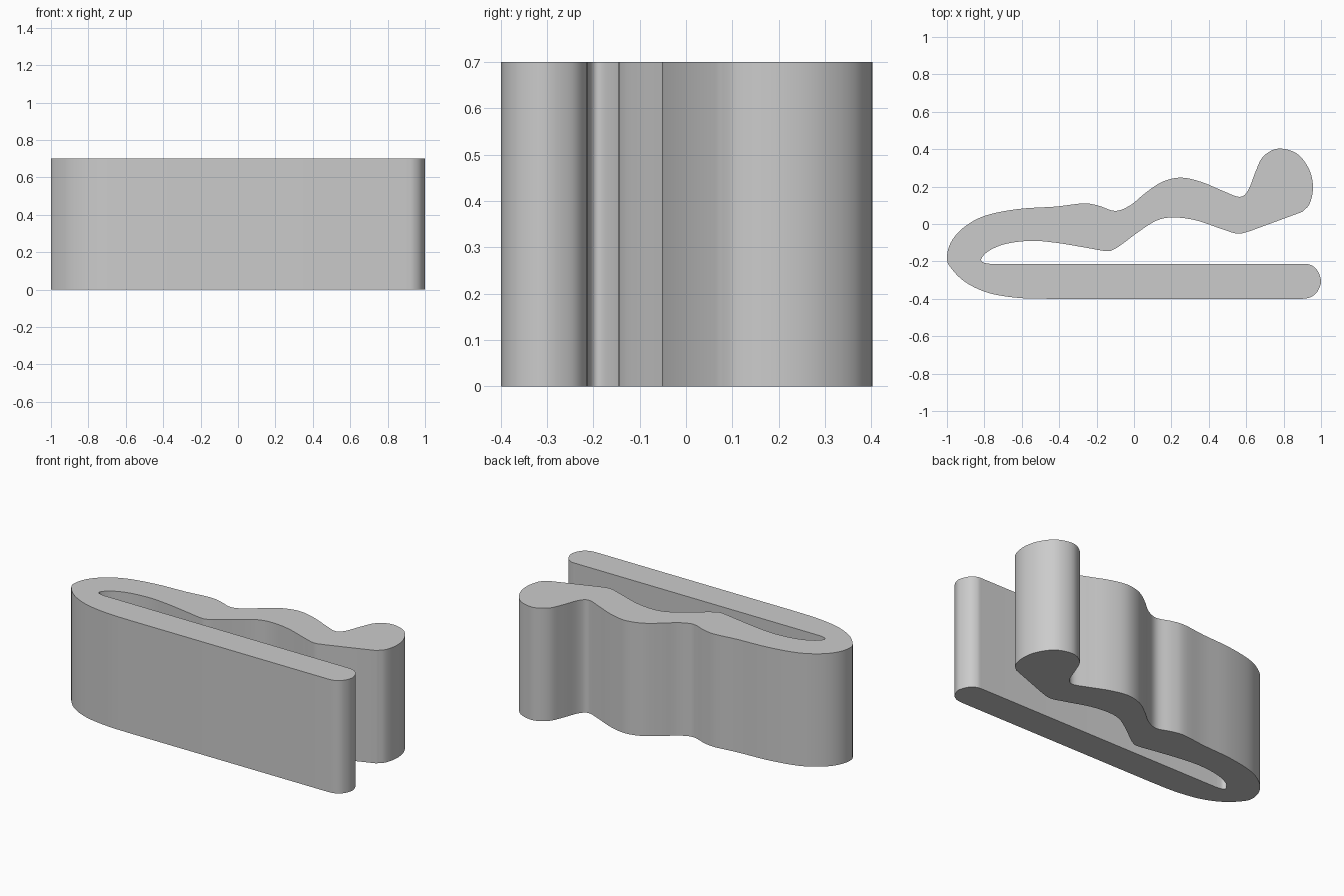
import bpy
import bmesh
from mathutils import Vector

HEIGHT = 0.7
STEPS = 5

cube = bpy.data.objects.get("Cube")
if cube:
    bpy.data.objects.remove(cube, do_unlink=True)


def smooth_run(points):
    """Spline through the points, with open ends."""
    p = [Vector(q) for q in points]
    p = [2 * p[0] - p[1]] + p + [2 * p[-1] - p[-2]]
    out = []
    for a, b, c, d in zip(p, p[1:], p[2:], p[3:]):
        for i in range(STEPS):
            t = i / STEPS
            out.append(b + (c - a) * t / 2
                       + (2 * a - 5 * b + 4 * c - d) * t * t / 2
                       + (3 * b - a - 3 * c + d) * t ** 3 / 2)
    return out + [p[-2]]


# Outside of the bend, wavy spring arm and bulbous tip
outer = [(-.45, -.4), (-.62, -.395), (-.78, -.368), (-.9, -.312), (-.975, -.24),
         (-1, -.185), (-.98, -.1), (-.915, -.022), (-.8, .043), (-.62, .08),
         (-.42, .093), (-.27, .11), (-.19, .098), (-.1, .07), (-.02, .1),
         (.06, .165), (.15, .225), (.25, .248), (.36, .225), (.48, .175),
         (.565, .145), (.61, .18), (.65, .28), (.69, .36), (.77, .403),
         (.87, .377), (.935, .295), (.957, .2), (.94, .11), (.9, .065)]

# Inside of the spring arm and the narrow end of the slot
inner = [(.62, -.038), (.555, -.052), (.47, -.027), (.33, .02), (.21, .035),
         (.12, .018), (.02, -.045), (-.06, -.105), (-.11, -.137), (-.15, -.145),
         (-.26, -.126), (-.42, -.1), (-.55, -.09), (-.68, -.105), (-.77, -.14),
         (-.815, -.182), (-.808, -.205), (-.77, -.213)]

# Rounded end of the straight arm
end_cap = [(.9, -.213), (.94, -.217), (.978, -.245), (1, -.307),
           (.978, -.365), (.94, -.393), (.9, -.4)]

outline = smooth_run(outer) + smooth_run(inner) + smooth_run(end_cap)

# Extrude the closed outline into the clip
bm = bmesh.new()
base = bm.faces.new([bm.verts.new((v.x, v.y, 0)) for v in outline])
result = bmesh.ops.extrude_face_region(bm, geom=[base], use_keep_orig=True)
top = [g for g in result["geom"] if isinstance(g, bmesh.types.BMVert)]
bmesh.ops.translate(bm, verts=top, vec=(0, 0, HEIGHT))
bmesh.ops.recalc_face_normals(bm, faces=bm.faces)
mesh = bpy.data.meshes.new("spring_clip")
bm.to_mesh(mesh)
bm.free()

clip = bpy.data.objects.new("spring_clip", mesh)
bpy.context.collection.objects.link(clip)

# Plain grey material
grey = bpy.data.materials.new("light_grey")
grey.use_nodes = True
colour = (0.6, 0.6, 0.6, 1)
grey.diffuse_color = colour
grey.node_tree.nodes["Principled BSDF"].inputs["Base Color"].default_value = colour
mesh.materials.append(grey)

bpy.ops.object.select_all(action='DESELECT')
clip.select_set(True)
bpy.context.view_layer.objects.active = clip
bpy.ops.object.shade_smooth_by_angle(angle=0.6)
